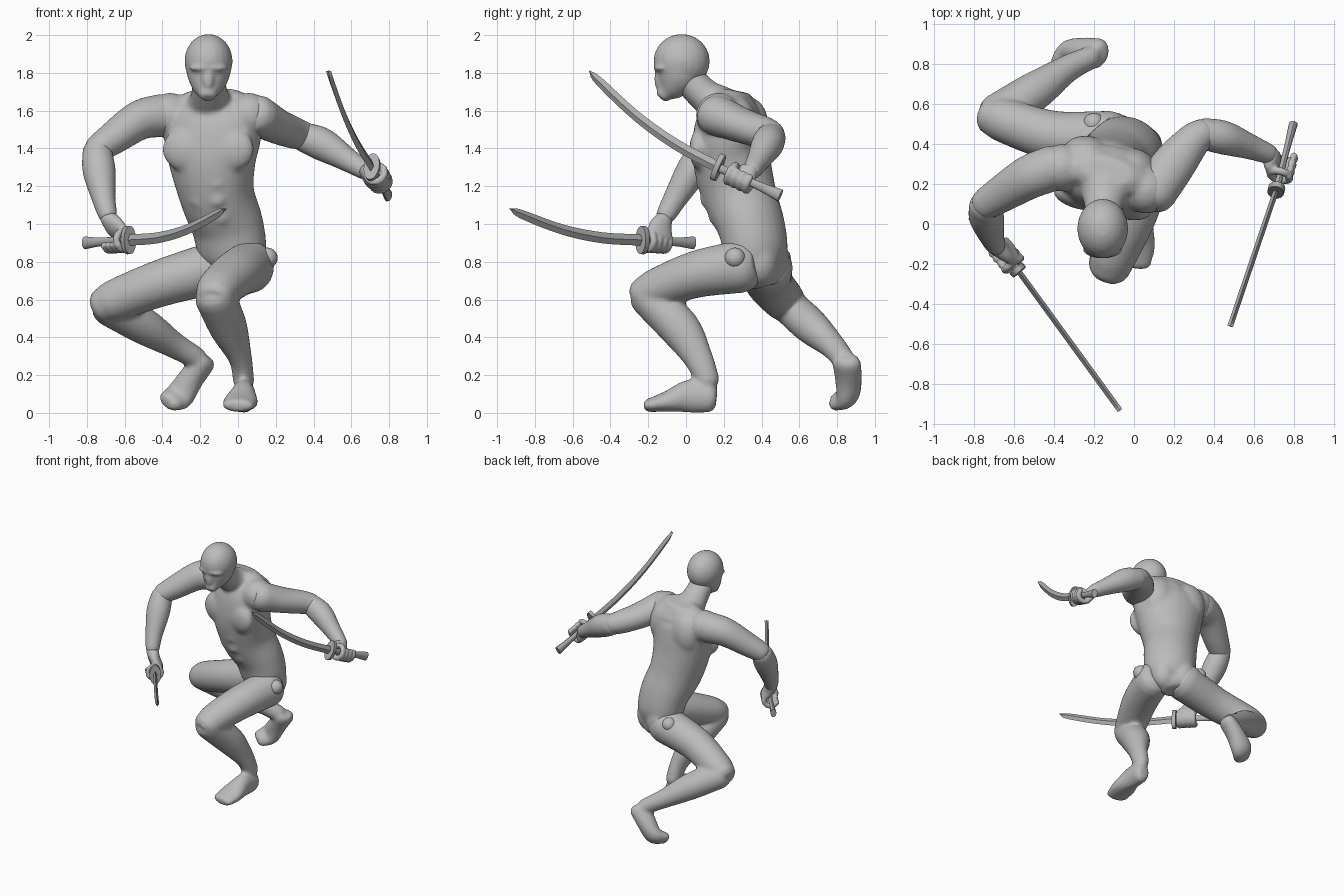
import bpy, bmesh, math
from mathutils import Vector, Matrix

if "Cube" in bpy.data.objects:
    bpy.data.objects.remove(bpy.data.objects["Cube"], do_unlink=True)


def material(name, value):
    mat = bpy.data.materials.new(name)
    mat.use_nodes = True
    color = (value, value, value, 1)
    mat.diffuse_color = color
    mat.node_tree.nodes["Principled BSDF"].inputs["Base Color"].default_value = color
    return mat


CLAY = material("clay grey", 0.5)
STEEL = material("steel grey", 0.43)


def spline(stations, steps):
    """Smoothly resample stations (x, y, z, half width, half depth)."""
    p = [Vector(s) for s in stations]
    p = [2 * p[0] - p[1]] + p + [2 * p[-1] - p[-2]]
    out = []
    for i in range(1, len(p) - 2):
        a, b, c, d = p[i - 1:i + 3]
        for k in range(steps):
            t = k / steps
            out.append(b + (c - a) * t / 2 + (a - b * 2.5 + c * 2 - d / 2) * t * t
                       + (b * 3 - a - c * 3 + d) * t ** 3 / 2)
    return out + [p[-2]]


def loft(bm, stations, side=(1, 0, 0), side_end=None, sides=24, steps=5, rounded=True):
    """Sweep an ellipse through the stations; side is the width direction."""
    pts = spline(stations, steps)
    pos = [p.xyz for p in pts]
    size = [(p[3], p[4]) for p in pts]
    if rounded:
        for end, near in ((0, 1), (-1, -2)):
            a, b = size[end]
            out = (pos[end] - pos[near]).normalized() * min(a, b)
            base = pos[end]
            for reach, scale in ((0.4, 0.9), (0.7, 0.6)):
                at = 0 if end == 0 else len(pos)
                pos.insert(at, base + out * reach)
                size.insert(at, (a * scale, b * scale))
    s0, s1 = Vector(side), Vector(side_end or side)
    rings, last = [], len(pos) - 1
    for i, c in enumerate(pos):
        tangent = (pos[min(i + 1, last)] - pos[max(i - 1, 0)]).normalized()
        s = s0.lerp(s1, i / last)
        s = (s - tangent * s.dot(tangent)).normalized()
        u = tangent.cross(s)
        ring = []
        for k in range(sides):
            ang = math.tau * k / sides
            ring.append(bm.verts.new(c + s * size[i][0] * math.cos(ang) + u * size[i][1] * math.sin(ang)))
        rings.append(ring)
    for r, q in zip(rings, rings[1:]):
        for k in range(sides):
            j = (k + 1) % sides
            bm.faces.new((r[k], r[j], q[j], q[k]))
    bm.faces.new(rings[0])
    bm.faces.new(rings[-1])


def blob(bm, center, radii, turn=0.0):
    """Add an ellipsoid, turned about the vertical."""
    m = Matrix.Translation(center) @ Matrix.Rotation(turn, 4, "Z") @ Matrix.Diagonal((*radii, 1))
    bmesh.ops.create_uvsphere(bm, u_segments=20, v_segments=12, radius=1, matrix=m)


def finish(bm, name, mat=CLAY, voxel=0.012, soften=5):
    """Turn the bmesh into an object; fuse overlapping forms when voxel is set."""
    bmesh.ops.recalc_face_normals(bm, faces=bm.faces)
    mesh = bpy.data.meshes.new(name)
    bm.to_mesh(mesh)
    bm.free()
    obj = bpy.data.objects.new(name, mesh)
    bpy.context.collection.objects.link(obj)
    mesh.materials.append(mat)
    if voxel:
        fuse = obj.modifiers.new("Fuse", "REMESH")
        fuse.mode, fuse.voxel_size, fuse.use_smooth_shade = "VOXEL", voxel, True
        soft = obj.modifiers.new("Soften", "SMOOTH")
        soft.factor, soft.iterations = 0.5, soften
    else:
        bpy.ops.object.select_all(action="DESELECT")
        obj.select_set(True)
        bpy.context.view_layer.objects.active = obj
        bpy.ops.object.shade_smooth_by_angle(angle=math.radians(35))


def limb(name, *sections):
    """Fuse several lofted sections (stations, side) into one part."""
    bm = bmesh.new()
    for stations, side in sections:
        loft(bm, stations, side)
    finish(bm, name, soften=8)


ACROSS, UP = (1, 0, 0), (0, 0, 1)

# Torso, twisted between hips and chest
HIP_AXIS, CHEST_AXIS = (0.85, -0.53, 0), (0.97, -0.24, 0)
bm = bmesh.new()
loft(bm, [(-.03, .4, .74, .13, .105), (-.03, .375, .84, .185, .16), (-.055, .345, .99, .195, .175),
          (-.11, .285, 1.15, .2, .195), (-.135, .245, 1.32, .235, .2), (-.135, .235, 1.46, .265, .19),
          (-.135, .24, 1.57, .255, .165), (-.135, .25, 1.63, .22, .11)], HIP_AXIS, CHEST_AXIS)
# Pectorals
for x, y in ((-.27, .135), (-.045, .085)):
    blob(bm, (x, y, 1.395), (.135, .062, .12), -.24)
# Abdominal rows
for z, x, y in ((1.22, -.17, .1), (1.13, -.165, .12), (1.04, -.14, .165)):
    for sgn in (-1, 1):
        blob(bm, (x + sgn * .045, y - sgn * .018, z), (.05, .025, .042), -.35)
# Shoulder caps, shoulder blades and buttocks
blob(bm, (-.36, .28, 1.575), (.12, .12, .12))
blob(bm, (.06, .17, 1.575), (.12, .12, .12))
for x, y in ((-.23, .34), (-.01, .28)):
    blob(bm, (x, y, 1.5), (.13, .1, .17), -.24)
for x, y in ((.045, .395), (-.08, .455)):
    blob(bm, (x, y, .8), (.1, .095, .13), -.55)
# Neck and trapezius
loft(bm, [(-.14, .26, 1.55, .21, .14), (-.145, .19, 1.62, .14, .11), (-.15, .1, 1.68, .1, .09),
          (-.155, .01, 1.77, .088, .085)])
finish(bm, "torso", soften=14)

# Head with faint hooded brow and nose ridge
bm = bmesh.new()
blob(bm, (-.156, -.023, 1.862), (.128, .15, .144))
loft(bm, [(-.16, -.115, 1.69, .05, .045), (-.16, -.08, 1.73, .086, .086), (-.157, -.045, 1.79, .114, .124),
          (-.155, -.026, 1.86, .122, .143)])
for sgn in (-1, 1):
    blob(bm, (-.157 + sgn * .05, -.143, 1.825), (.055, .024, .016), sgn * .35)
blob(bm, (-.158, -.148, 1.77), (.03, .02, .06))
finish(bm, "head", soften=8, voxel=0.01)

# Hip joint pegs
for name, spot in (("left_hip_peg", (.155, .26, .82)), ("right_hip_peg", (-.2, .5, .82))):
    bm = bmesh.new()
    blob(bm, spot, (.055, .055, .055))
    finish(bm, name, voxel=None)

# Arms
limb("right_upper_arm", ([(-.4, .28, 1.575, .115, .115), (-.52, .235, 1.55, .105, .11),
                          (-.66, .15, 1.455, .088, .093), (-.74, .1, 1.4, .075, .08)], UP))
limb("right_forearm", ([(-.745, .09, 1.38, .08, .08), (-.735, .03, 1.28, .088, .085),
                        (-.71, -.06, 1.13, .063, .064), (-.69, -.105, 1.05, .052, .054)], ACROSS))
limb("left_upper_arm", ([(.1, .16, 1.575, .11, .115), (.2, .3, 1.52, .093, .11),
                         (.29, .41, 1.485, .086, .09), (.34, .45, 1.47, .078, .078)], UP))
limb("left_forearm", ([(.35, .45, 1.46, .08, .08), (.45, .43, 1.42, .088, .085),
                       (.58, .385, 1.34, .064, .064), (.67, .35, 1.285, .052, .052)], UP))

# Left leg, planted in front
limb("left_leg",
     ([(.065, .29, .775, .13, .14), (-.01, .06, .735, .13, .125),
       (-.095, -.14, .665, .118, .108), (-.12, -.215, .63, .105, .095)], ACROSS),
     ([(-.12, -.2, .61, .11, .1), (-.05, -.035, .45, .1, .108),
       (.012, .065, .29, .062, .078), (.03, .115, .17, .056, .064)], ACROSS),
     ([(.035, .12, .08, .06, .08), (.03, .02, .088, .064, .088),
       (.015, -.1, .06, .092, .055), (0, -.195, .04, .085, .036)], ACROSS))

# Right leg, folded behind on the toes
limb("right_leg",
     ([(-.12, .425, .77, .14, .14), (-.4, .44, .69, .125, .125),
       (-.64, .515, .6, .112, .112), (-.7, .535, .575, .098, .098)], UP),
     ([(-.68, .55, .56, .105, .095), (-.5, .66, .46, .1, .095),
       (-.34, .77, .36, .07, .07), (-.22, .83, .29, .058, .06)], ACROSS),
     ([(-.185, .85, .265, .06, .08), (-.25, .86, .18, .068, .072),
       (-.31, .855, .09, .08, .058), (-.36, .8, .062, .068, .043)], (.7, -.38, -.54)))


def sword(label, pommel, guard, tip, sag):
    """Curved blade, thin oval guard and flared grip."""
    pommel, guard, tip = Vector(pommel), Vector(guard), Vector(tip)
    d = (tip - guard).normalized()
    up = (Vector(UP) - d * d.z).normalized()

    def at(t):
        return guard.lerp(tip, t) - up * sag * 4 * t * (1 - t)

    bm = bmesh.new()
    widths = ((0, .03), (.3, .029), (.6, .027), (.92, .023), (1, .003))
    loft(bm, [(*at(t), w, .014) for t, w in widths], up, sides=4, rounded=False)
    finish(bm, label + "_blade", STEEL, None)

    bm = bmesh.new()
    loft(bm, [(*pommel.lerp(guard, t), w, h) for t, w, h in
              ((0, .034, .022), (.3, .024, .017), (.6, .022, .016), (1, .024, .018))],
         up, sides=12, rounded=False)
    finish(bm, label + "_grip", STEEL, None)

    bm = bmesh.new()
    g = (guard - pommel).normalized()
    loft(bm, [(*(guard + g * k), .075, .042) for k in (-.014, .014)], up, steps=1, rounded=False)
    finish(bm, label + "_guard", STEEL, None)


def hand(name, wrist, pommel, guard, t, curl):
    """Palm, four fingers and a thumb wrapped round the grip."""
    wrist, pommel, guard = Vector(wrist), Vector(pommel), Vector(guard)
    c = pommel.lerp(guard, t)
    g = (guard - pommel).normalized()
    v = wrist - c
    v = (v - g * v.dot(g)).normalized()
    w = g.cross(v) * curl

    def ring(along, ang, r):
        return c + g * along + (v * math.cos(ang) + w * math.sin(ang)) * r

    bm = bmesh.new()
    loft(bm, [(*wrist, .045, .045), (*wrist.lerp(ring(0, -.5, .045), .6), .068, .04),
              (*ring(0, -.9, .046), .075, .032)], g)
    for i in range(4):
        along = (1.5 - i) * .037
        path = [(*ring(along, a, .05), .02, .02) for a in (-.8, -1.7, -2.6, -3.5, -4.3)]
        loft(bm, path, g, sides=10, steps=3)
    thumb = [(*ring(.05, a, .048), .02, .02) for a in (-.2, .6, 1.4, 2.1)]
    loft(bm, thumb, g, sides=10, steps=3)
    finish(bm, name, voxel=0.007)


# Swords and gripping hands
right_grip = (-.81, .04, .9), (-.58, -.23, .915)
left_grip = (.795, .5, 1.15), (.71, .17, 1.3)
sword("right_sword", *right_grip, (-.07, -.93, 1.08), .045)
sword("left_sword", *left_grip, (.48, -.51, 1.81), .045)
hand("right_hand", (-.685, -.115, 1.03), *right_grip, .74, 1)
hand("left_hand", (.68, .345, 1.28), *left_grip, .64, -1)
